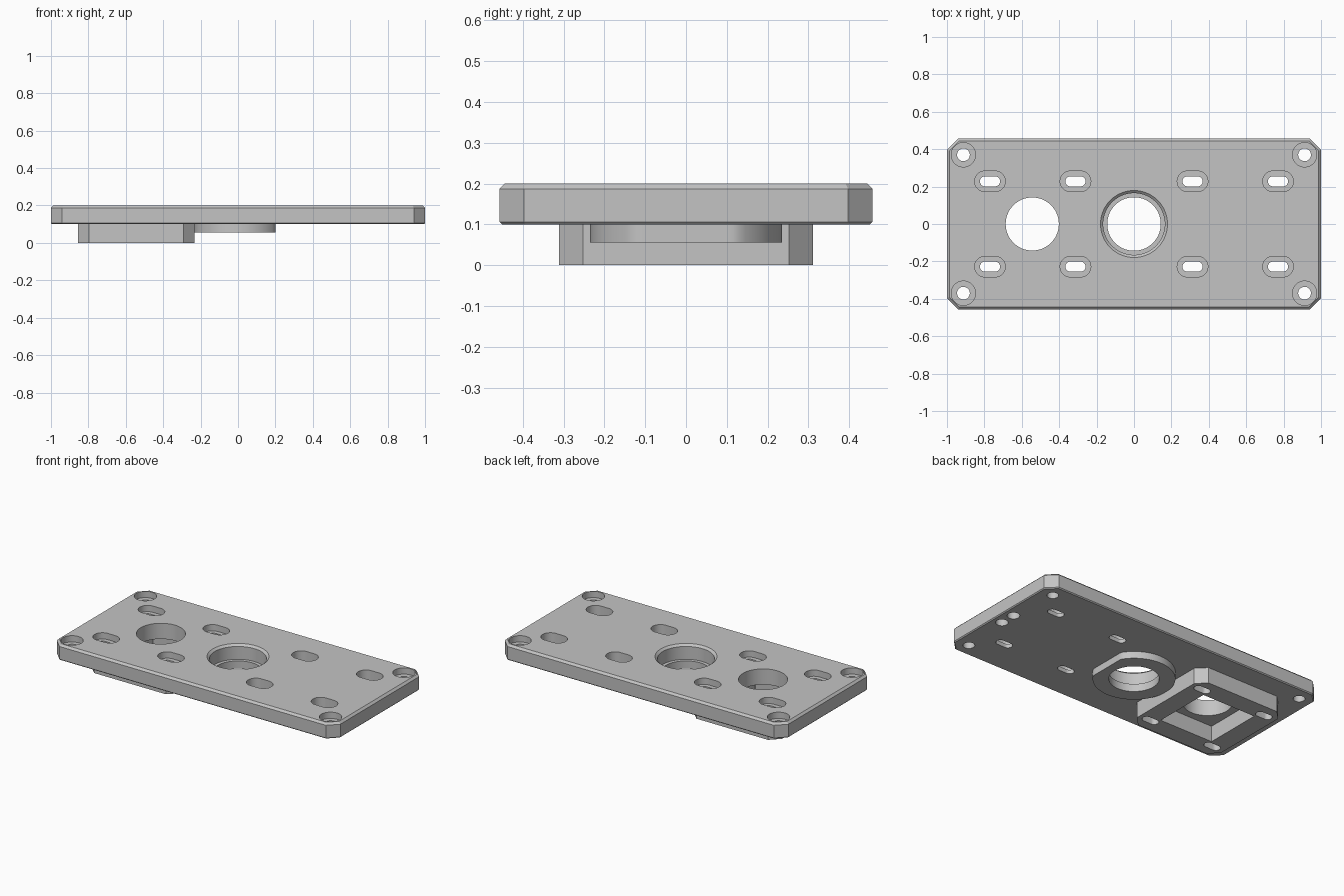
import bpy, bmesh, math

if "Cube" in bpy.data.objects:
    bpy.data.objects.remove(bpy.data.objects["Cube"])

grey = bpy.data.materials.new("plain_grey")
grey.diffuse_color = (0.55, 0.55, 0.55, 1)
grey.use_nodes = True
grey.node_tree.nodes["Principled BSDF"].inputs["Base Color"].default_value = grey.diffuse_color


def slot(x, y, r, half=0.0, n=48, flat=None):
    """Round (half=0) or long-hole outline; flat trims the +x side."""
    pts = []
    for i in range(n):
        a = math.tau * (i + 0.5) / n
        px = r * math.cos(a) + math.copysign(half, math.cos(a))
        if flat is not None:
            px = min(px, flat)
        pts.append((x + px, y + r * math.sin(a)))
    return pts


def rect(x, y, hx, hy, c, inset=0.0):
    """Rectangle outline with cut corners, shrunk evenly by inset."""
    hx, hy, c = hx - inset, hy - inset, c - inset * (2 - math.sqrt(2))
    pts = [(hx, -hy + c), (hx, hy - c), (hx - c, hy), (-hx + c, hy),
           (-hx, hy - c), (-hx, -hy + c), (-hx + c, -hy), (hx - c, -hy)]
    return [(x + px, y + py) for px, py in pts]


def loft(bm, levels):
    """Closed solid through a stack of (z, outline)."""
    rings = [[bm.verts.new((px, py, z)) for px, py in pts] for z, pts in levels]
    bm.faces.new(rings[0][::-1])
    bm.faces.new(rings[-1])
    for a, b in zip(rings, rings[1:]):
        n = len(a)
        for i in range(n):
            j = (i + 1) % n
            bm.faces.new((a[i], a[j], b[j], b[i]))


def make(name, *solids):
    bm = bmesh.new()
    for s in solids:
        loft(bm, s)
    me = bpy.data.meshes.new(name)
    bm.to_mesh(me)
    bm.free()
    ob = bpy.data.objects.new(name, me)
    bpy.context.collection.objects.link(ob)
    return ob


def hole(x, y, steps, half=0.0, n=48):
    return [(z, slot(x, y, r, half, n)) for z, r in steps]


# Hole cutters: stepped solids, all separate from each other
cuts = []
for sy in (-1, 1):
    for sx in (-1, 1):
        # corner screw holes with shallow counterbore
        cuts.append(hole(sx * 0.912, sy * 0.37,
                         [(-.05, .034), (.16, .034), (.16, .065), (.25, .065)]))
        # long holes: shallow recess on the block side, deep on the other
        ledge = 0.16 if sx < 0 else 0.125
        for x in (0.313, 0.77):
            cuts.append(hole(sx * x, sy * 0.228,
                             [(-.05, .027), (ledge, .027), (ledge, .055), (.25, .055)], 0.027))
    # blind holes under the right end
    cuts.append(hole(0.935, sy * 0.051, [(.05, .036), (.15, .036)]))
# centre bore with seat and chamfered rim, and the plain bore on the left
cuts.append(hole(0, 0, [(-.05, .143), (.105, .143), (.105, .165), (.187, .165), (.25, .233)], n=80))
cuts.append(hole(-0.544, 0, [(-.05, .142), (.25, .142)], n=80))
holes = make("hole_cutter", *cuts)
pocket = make("pocket_cutter", [(z, rect(-0.544, 0, .188, .188, .001)) for z in (-.05, .15)])

# Main plate with chamfered rims
plate = make("base_plate", [(z, rect(0, 0, 1, .457, .06, i))
                            for z, i in ((.1, .006), (.106, 0), (.187, 0), (.2, .013))])
# Square block under the left bore
block = make("lower_block", [(z, rect(-0.544, 0, .311, .311, .058)) for z in (0, .1)])
# Round collar under the centre bore, trimmed flat on the right
collar = make("centre_collar", [(z, slot(0, 0, .235, n=80, flat=.2)) for z in (.056, .1)])

for ob, cutters in ((plate, [holes]), (block, [holes, pocket]), (collar, [holes])):
    for c in cutters:
        m = ob.modifiers.new("cut", 'BOOLEAN')
        m.operation, m.solver, m.object = 'DIFFERENCE', 'EXACT', c
    ob.select_set(True)

# Bake the cuts, then drop the cutters
dg = bpy.context.evaluated_depsgraph_get()
baked = {ob: bpy.data.meshes.new_from_object(ob.evaluated_get(dg)) for ob in (plate, block, collar)}
for ob, me in baked.items():
    ob.modifiers.clear()
    ob.data = me
    me.materials.clear()
    me.materials.append(grey)
    for p in me.polygons:
        p.material_index = 0
for c in (holes, pocket):
    bpy.data.objects.remove(c)

bpy.context.view_layer.objects.active = plate
bpy.ops.object.shade_smooth_by_angle(angle=math.radians(30))
